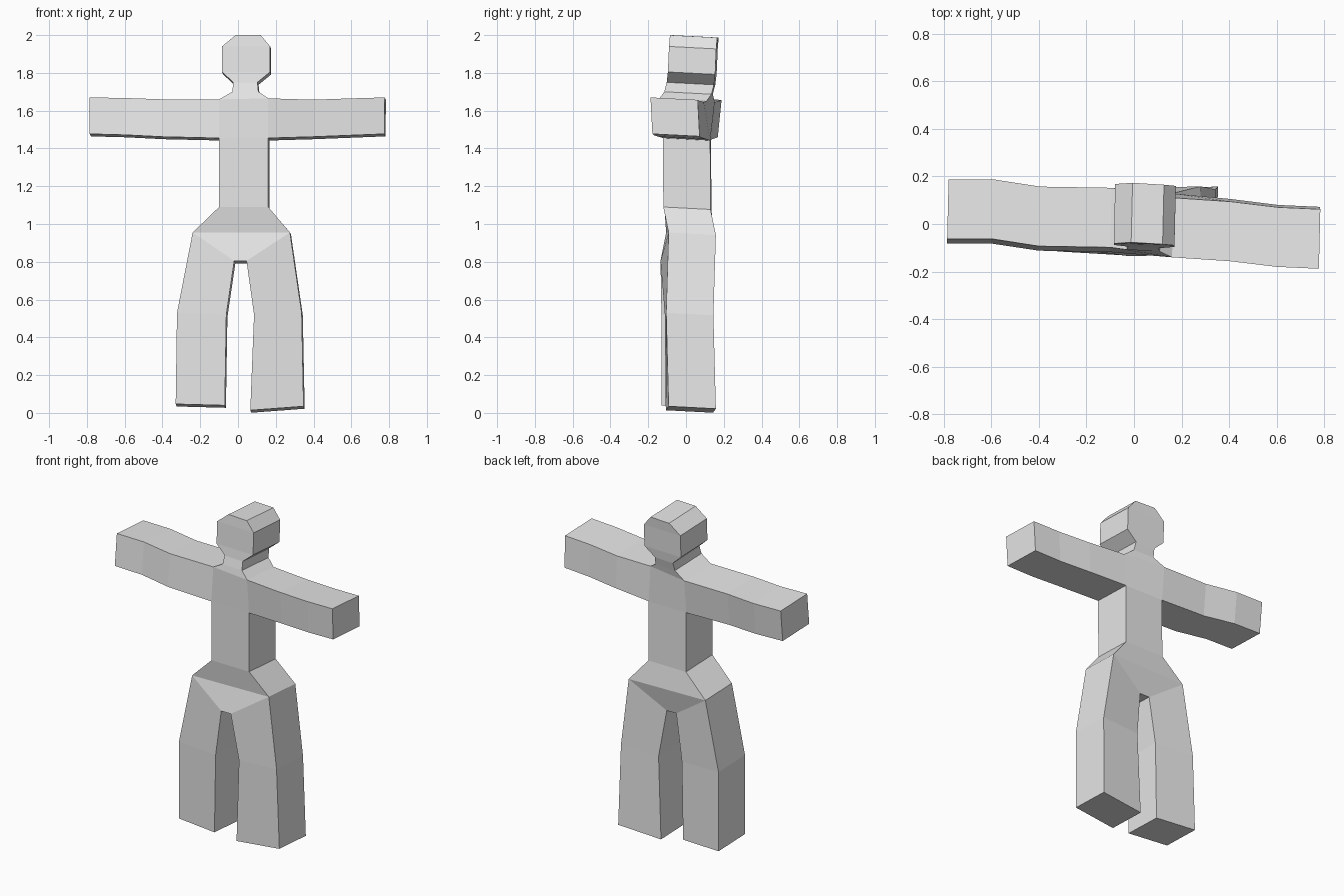
import bpy
import bmesh
from mathutils import Vector

default = bpy.data.objects.get("Cube")
if default:
    bpy.data.objects.remove(default, do_unlink=True)

# Single plain grey
grey = bpy.data.materials.new("plain grey")
grey.use_nodes = True
grey.diffuse_color = (0.8, 0.8, 0.8, 1)
grey.node_tree.nodes["Principled BSDF"].inputs["Base Color"].default_value = (0.8, 0.8, 0.8, 1)

# The figure is a flat outline pushed back along one slightly tilted direction
DEPTH = Vector((0.006, 0.25, -0.013))


def slab(name, sections, sides=True, cap=False):
    """Join pairs of front points into a four-sided tube; cap closes the last pair."""
    bm = bmesh.new()
    rings = []
    for a, b in sections:
        a, b = Vector(a), Vector(b)
        rings.append([bm.verts.new(p) for p in (a, b, b + DEPTH, a + DEPTH)])
    for low, high in zip(rings, rings[1:]):
        middle = sum((v.co for v in low + high), Vector()) / 8
        quads = [(low[i], low[(i + 1) % 4], high[(i + 1) % 4], high[i])
                 for i in ((0, 1, 2, 3) if sides else (0, 2))]
        if cap and high is rings[-1]:
            quads.append(high)
        for quad in quads:
            face = bm.faces.new(quad)
            face.normal_update()
            if face.normal.dot(face.calc_center_median() - middle) < 0:
                face.normal_flip()
    mesh = bpy.data.meshes.new(name)
    bm.to_mesh(mesh)
    bm.free()
    mesh.materials.append(grey)
    obj = bpy.data.objects.new(name, mesh)
    bpy.context.collection.objects.link(obj)
    return obj


# Shared joints, each a (right, left) pair of front points
shoulders = ((-0.10, -0.098, 1.66), (0.16, -0.14, 1.665))
armpits = ((-0.10, -0.118, 1.455), (0.16, -0.122, 1.455))
waist = ((-0.10, -0.115, 1.09), (0.16, -0.12, 1.09))
hips = ((-0.24, -0.105, 0.955), (0.275, -0.092, 0.955))
crotch = ((-0.02, -0.135, 0.805), (0.045, -0.135, 0.805))

# Trunk
slab("torso", [waist, armpits])
slab("chest", [armpits, shoulders], sides=False)
slab("hips", [waist, hips])
slab("pelvis", [hips, crotch], sides=False, cap=True)

# Neck and faceted head
slab("neck_and_head", [
    shoulders,
    ((-0.03, -0.108, 1.70), (0.108, -0.115, 1.70)),
    ((-0.025, -0.095, 1.75), (0.103, -0.102, 1.75)),
    ((-0.085, -0.088, 1.805), (0.17, -0.096, 1.805)),
    ((-0.085, -0.082, 1.94), (0.17, -0.09, 1.94)),
    ((-0.012, -0.077, 2.0), (0.12, -0.085, 2.0)),
], cap=True)

# Arms, from shoulder to blunt end
slab("right_arm", [
    (shoulders[0], armpits[0]),
    ((-0.40, -0.093, 1.66), (-0.40, -0.112, 1.462)),
    ((-0.60, -0.062, 1.667), (-0.60, -0.082, 1.472)),
    ((-0.785, -0.062, 1.67), (-0.785, -0.082, 1.477)),
], cap=True)
slab("left_arm", [
    (shoulders[1], armpits[1]),
    ((0.40, -0.156, 1.658), (0.40, -0.145, 1.462)),
    ((0.60, -0.18, 1.665), (0.60, -0.17, 1.47)),
    ((0.777, -0.188, 1.67), (0.775, -0.178, 1.477)),
], cap=True)

# Legs, from hip and crotch to foot
slab("right_leg", [
    (hips[0], crotch[0]),
    ((-0.323, -0.115, 0.53), (-0.062, -0.13, 0.52)),
    ((-0.33, -0.105, 0.047), (-0.07, -0.13, 0.04)),
], cap=True)
slab("left_leg", [
    (hips[1], crotch[1]),
    ((0.337, -0.105, 0.53), (0.085, -0.112, 0.52)),
    ((0.347, -0.092, 0.035), (0.065, -0.107, 0.014)),
], cap=True)
